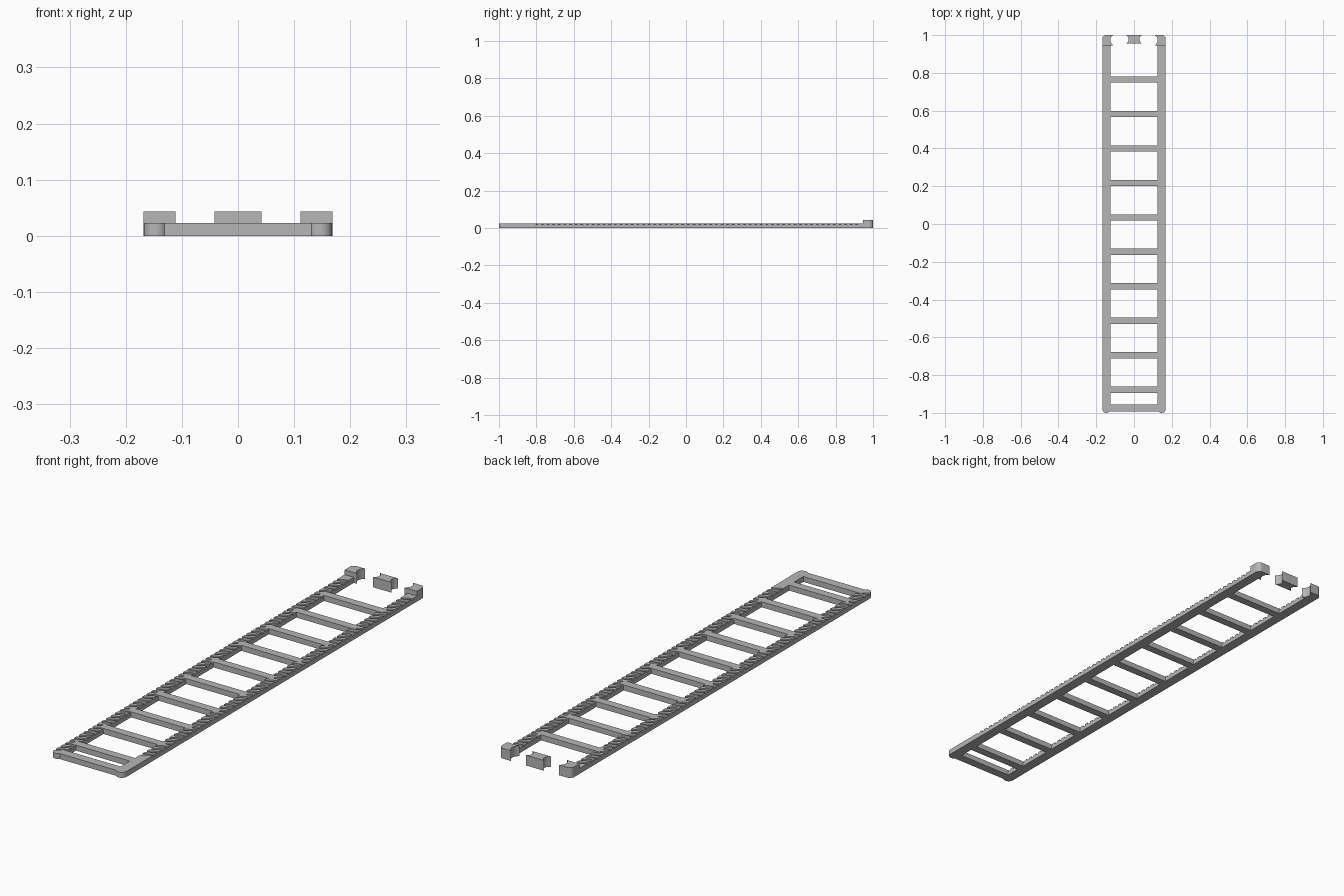
import bpy, bmesh
from math import sin, cos, radians, pi

cube = bpy.data.objects.get("Cube")
if cube:
    bpy.data.objects.remove(cube, do_unlink=True)

grey = bpy.data.materials.new("plain grey")
grey.use_nodes = True
colour = (0.47, 0.47, 0.47, 1)
grey.diffuse_color = colour
grey.node_tree.nodes["Principled BSDF"].inputs["Base Color"].default_value = colour

HALF, INNER = 0.168, 0.125       # outer and inner edge of the rails
DECK, TOP = 0.023, 0.043         # ladder height, raised block height
RADIUS = (HALF - INNER) / 2
MID = (HALF + INNER) / 2


def loft(name, first, second, smooth=False):
    """Solid between two matching outlines."""
    bm = bmesh.new()
    a = [bm.verts.new(p) for p in first]
    b = [bm.verts.new(p) for p in second]
    bm.faces.new(a)
    bm.faces.new(b[::-1])
    n = len(a)
    for i in range(n):
        j = (i + 1) % n
        bm.faces.new((a[j], a[i], b[i], b[j]))
    bmesh.ops.recalc_face_normals(bm, faces=bm.faces)
    mesh = bpy.data.meshes.new(name)
    bm.to_mesh(mesh)
    bm.free()
    mesh.materials.append(grey)
    obj = bpy.data.objects.new(name, mesh)
    bpy.context.collection.objects.link(obj)
    if smooth:
        bpy.ops.object.select_all(action="DESELECT")
        obj.select_set(True)
        bpy.context.view_layer.objects.active = obj
        bpy.ops.object.shade_smooth_by_angle(angle=radians(35))
    return obj


def prism(name, outline, top, smooth=False):
    return loft(name, [(x, y, 0) for x, y in outline],
                [(x, y, top) for x, y in outline], smooth)


def box(name, x, y0, y1, top):
    return prism(name, [(-x, y0), (x, y0), (x, y1), (-x, y1)], top)


def arc(cx, cy, rx, ry, start, end, steps=12):
    angles = [radians(start + (end - start) * i / steps) for i in range(steps + 1)]
    return [(cx + rx * cos(t), cy + ry * sin(t)) for t in angles]


# Side rails, with slanted grooves running across the top
FRONT, BACK = RADIUS - 1, 0.97
PITCH, WIDTH, SLOPE = 0.03, 0.013, 0.52
FLOOR = 0.017


def rail_outline(x):
    pts = [(x, BACK, 0), (x, FRONT, 0), (x, FRONT, DECK)]
    # the slanted lines all start from the front right corner
    edge = -0.978 + SLOPE * (x + HALF)
    while edge + WIDTH < 0.945:
        if edge > FRONT:
            for y, z in ((edge, DECK), (edge, FLOOR),
                         (edge + WIDTH, FLOOR), (edge + WIDTH, DECK)):
                pts.append((x, y, z))
        edge += PITCH
    return pts + [(x, BACK, DECK)]


for side, label in ((-1, "right"), (1, "left")):
    outer, inner = rail_outline(side * HALF), rail_outline(side * INNER)
    # keep the same number of grooves on both faces
    count = min(len(outer), len(inner)) - 1
    outer = outer[:count] + outer[-1:]
    inner = inner[:count] + inner[-1:]
    loft(label + "_rail", outer, inner)

    # Rounded front end of the rail
    prism(label + "_rail_end", arc(side * MID, FRONT, RADIUS, RADIUS, 180, 360),
          DECK, True)

    # Raised corner block with a rounded outer corner and hollowed inner side
    yc, half_y = 0.973, 0.027
    hollow = arc(0.077, yc, 0.048, half_y / sin(radians(45)), 45, -45)
    corner = arc(HALF - 0.02, 0.98, 0.02, 0.02, 0, 90, 8)
    outline = [(HALF, yc - half_y)] + corner + hollow
    prism(label + "_corner_block", [(side * x, y) for x, y in outline], TOP, True)

# Front bar and evenly spaced rungs
box("front_bar", MID, -0.993, -0.956, DECK)
for i in range(10):
    y = 0.765 - 0.1826 * i
    box("rung_%d" % (i + 1), MID, y - 0.017, y + 0.017, DECK)

# Loose centre block, hollowed on both sides
yc, half_y = 0.978, 0.022
stretch = half_y / sin(radians(45))
right_side = arc(0.076, yc, 0.048, stretch, 225, 135)
left_side = [(-x, y) for x, y in right_side[::-1]]
prism("centre_block", right_side[::-1] + left_side[::-1], TOP, True)
